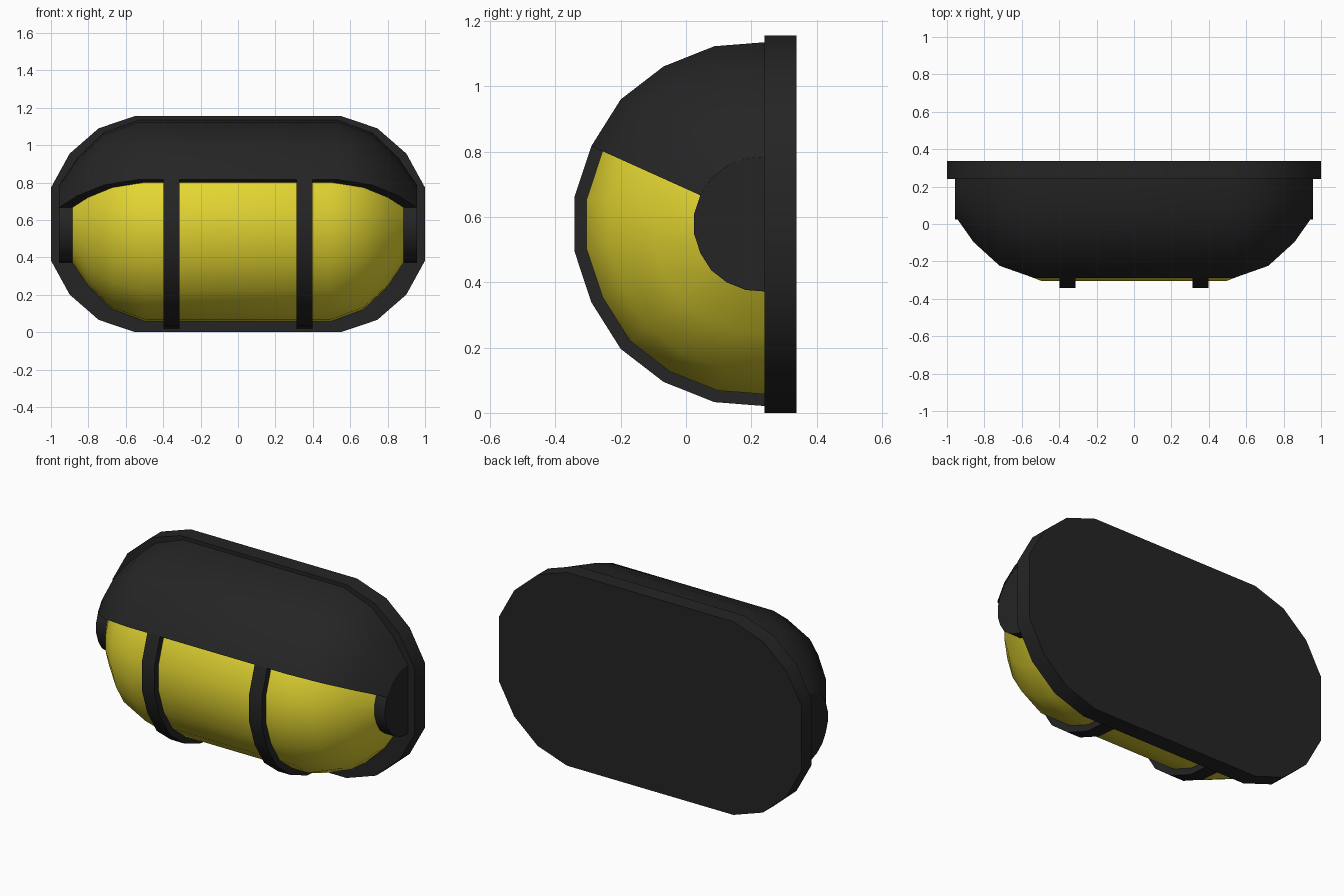
import bpy, bmesh, math

if "Cube" in bpy.data.objects:
    bpy.data.objects.remove(bpy.data.objects["Cube"])

Y0, Z0 = 0.24, 0.578      # centre of the dome section, on the plate's face
INNER = 0.935             # lens size relative to hood and guard

# dome section (depth, height), top to bottom
top = [(0, .557), (.153, .545), (.309, .483), (.44, .382), (.53, .239), (.582, .082)]
SECTION = top + [(d, -h) for d, h in reversed(top)]

# dome outline along x: (x, section scale)
half = [(.53, 1.0), (.718, .875), (.858, .635), (.957, .37)]
STATIONS = [(-x, s) for x, s in reversed(half)] + half


def material(name, rgb):
    m = bpy.data.materials.new(name)
    m.diffuse_color = (*rgb, 1)
    m.use_nodes = True
    m.node_tree.nodes["Principled BSDF"].inputs["Base Color"].default_value = m.diffuse_color
    return m


BLACK = material("black plastic", (.018, .018, .018))
YELLOW = material("yellow lens", (.78, .68, .032))


def loft(name, rings, mat, shell=False):
    """Skin closed rings of points; shell rings are an outer arc plus a reversed inner arc."""
    bm = bmesh.new()
    vs = [[bm.verts.new(p) for p in r] for r in rings]
    n = len(rings[0])
    for a, b in zip(vs, vs[1:]):
        for i in range(n):
            j = (i + 1) % n
            bm.faces.new((a[i], a[j], b[j], b[i]))
    for r in (vs[0], vs[-1]):
        if shell:
            for i in range(n // 2 - 1):
                bm.faces.new((r[i], r[i + 1], r[n - 2 - i], r[n - 1 - i]))
        else:
            bm.faces.new(r)
    bmesh.ops.recalc_face_normals(bm, faces=bm.faces)
    me = bpy.data.meshes.new(name)
    bm.to_mesh(me)
    bm.free()
    me.materials.append(mat)
    for p in me.polygons:
        p.use_smooth = True
    me.set_sharp_from_angle(angle=math.radians(32))
    ob = bpy.data.objects.new(name, me)
    bpy.context.collection.objects.link(ob)
    return ob


def arc(x, s, pts):
    return [(x, Y0 - d * s, Z0 + h * s) for d, h in pts]


def shell_ring(x, s, pts, xin):
    return arc(x, s, pts) + arc(xin, s * (INNER - .005), pts)[::-1]


# back plate: long rounded outline
q = [(.55, .578), (.745, .512), (.90, .377), (1.0, .195)]
right = q + [(x, -z) for x, z in reversed(q)]
outline = right + [(-x, z) for x, z in reversed(right)]
loft("back_plate", [[(x, y, Z0 + z) for x, z in outline] for y in (.24, .338)], BLACK)

# yellow domed lens
loft("lens", [arc(x * INNER, s * INNER, SECTION) for x, s in STATIONS], YELLOW)

# hood over the upper part of the lens
loft("hood", [shell_ring(x, s, SECTION[:5], x * INNER) for x, s in STATIONS], BLACK, True)

# end caps and guard bars, one on each side
for side, label in ((-1, "left"), (1, "right")):
    loft(label + "_end_cap", [arc(side * x, .37, SECTION) for x in (.88, .956)], BLACK)
    loft(label + "_guard_bar",
         [shell_ring(side * x, 1.0, SECTION[4:], side * x) for x in (.313, .397)], BLACK, True)
